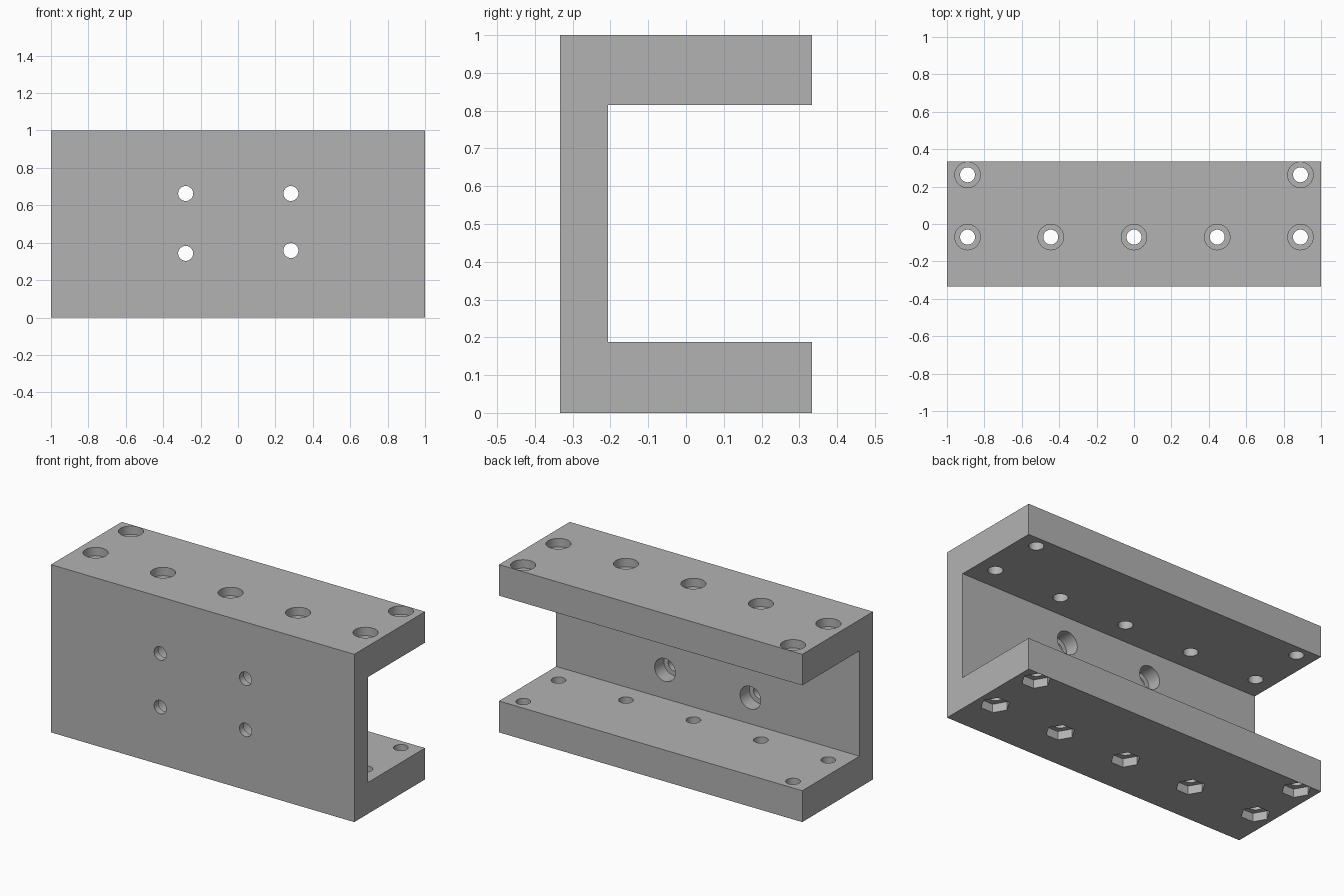
import bpy, bmesh, math
from mathutils import Matrix, Vector

cube = bpy.data.objects.get("Cube")
if cube:
    bpy.data.objects.remove(cube, do_unlink=True)

grey = bpy.data.materials.new("plain_grey")
grey.use_nodes = True
colour = (0.45, 0.45, 0.45, 1)
grey.diffuse_color = colour
grey.node_tree.nodes["Principled BSDF"].inputs["Base Color"].default_value = colour

# Main dimensions
HALF_DEPTH, WALL_Y = 0.333, -0.206
FLOOR_Z, CEILING_Z = 0.187, 0.815
BOLT_R, HEAD_R, NUT_R = 0.04, 0.068, 0.079
HEAD_DEPTH, NUT_DEPTH, WALL_RECESS = 0.05, 0.05, 0.087

flange_holes = [(x, -0.07) for x in (-0.89, -0.445, 0, 0.445, 0.89)]
flange_holes += [(x, 0.263) for x in (-0.89, 0.89)]
wall_holes = [(-0.28, 0.663), (0.283, 0.663), (-0.28, 0.343), (0.283, 0.358)]


def add_object(name, bm):
    bmesh.ops.recalc_face_normals(bm, faces=bm.faces)
    mesh = bpy.data.meshes.new(name)
    bm.to_mesh(mesh)
    bm.free()
    mesh.materials.append(grey)
    ob = bpy.data.objects.new(name, mesh)
    bpy.context.collection.objects.link(ob)
    return ob


def add_drill(bm, start, end, radius, sides=40):
    """Closed prism running from start to end."""
    start, end = Vector(start), Vector(end)
    axis = end - start
    if abs(axis.z) > abs(axis.y):
        turn = Matrix.Identity(4)
    else:
        turn = Matrix.Rotation(math.pi / 2, 4, 'X')
    # The first corner of a cone primitive lies on y; turn it onto x
    spin = Matrix.Rotation(math.pi / 2, 4, 'Z')
    bmesh.ops.create_cone(bm, cap_ends=True, segments=sides, radius1=radius,
                          radius2=radius, depth=axis.length,
                          matrix=Matrix.Translation((start + end) / 2) @ turn @ spin)


# Channel body: C-shaped section swept along x
section = [(-HALF_DEPTH, 0), (HALF_DEPTH, 0), (HALF_DEPTH, FLOOR_Z), (WALL_Y, FLOOR_Z),
           (WALL_Y, CEILING_Z), (HALF_DEPTH, CEILING_Z), (HALF_DEPTH, 1), (-HALF_DEPTH, 1)]
bm = bmesh.new()
face = bm.faces.new([bm.verts.new((-1, y, z)) for y, z in section])
swept = bmesh.ops.extrude_face_region(bm, geom=[face])
bmesh.ops.translate(bm, vec=(2, 0, 0),
                    verts=[v for v in swept["geom"] if isinstance(v, bmesh.types.BMVert)])
channel = add_object("channel_bracket", bm)

# Bolt bores through both flanges and through the wall
bores = bmesh.new()
for x, y in flange_holes:
    add_drill(bores, (x, y, -0.1), (x, y, 1.1), BOLT_R)
for x, z in wall_holes:
    add_drill(bores, (x, -0.4, z), (x, -0.1, z), BOLT_R)

# Round recesses for bolt heads, on the top and on the inside of the wall
recesses = bmesh.new()
for x, y in flange_holes:
    add_drill(recesses, (x, y, 1 - HEAD_DEPTH), (x, y, 1.1), HEAD_R)
for x, z in wall_holes:
    add_drill(recesses, (x, WALL_Y - WALL_RECESS, z), (x, -0.1, z), HEAD_R)

# Hexagonal nut pockets in the underside
pockets = bmesh.new()
for x, y in flange_holes:
    add_drill(pockets, (x, y, -0.1), (x, y, NUT_DEPTH), NUT_R, sides=6)

# Cut everything out of the channel
bpy.ops.object.select_all(action='DESELECT')
bpy.context.view_layer.objects.active = channel
channel.select_set(True)
for name, cutter_bm in (("bore_cutter", bores), ("recess_cutter", recesses),
                        ("pocket_cutter", pockets)):
    cutter = add_object(name, cutter_bm)
    cutter.hide_render = True
    cut = channel.modifiers.new(name, 'BOOLEAN')
    cut.operation = 'DIFFERENCE'
    cut.solver = 'EXACT'
    cut.object = cutter
    bpy.ops.object.modifier_apply(modifier=cut.name)
    bpy.data.objects.remove(cutter, do_unlink=True)

bpy.ops.object.shade_smooth_by_angle(angle=math.radians(30))
